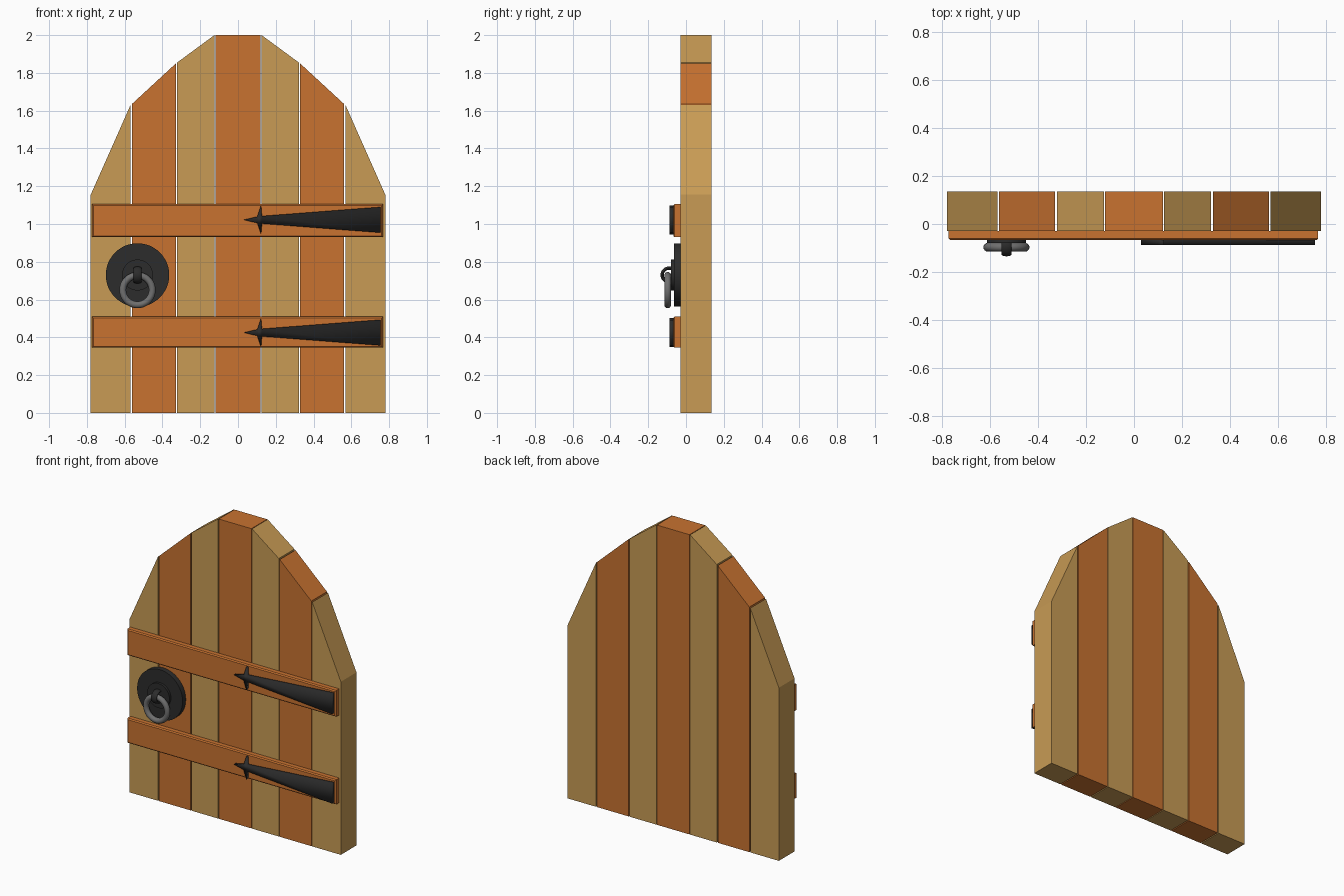
import bpy, bmesh, math

if "Cube" in bpy.data.objects:
    bpy.data.objects.remove(bpy.data.objects["Cube"])


def material(name, rgb):
    m = bpy.data.materials.new(name)
    m.diffuse_color = (*rgb, 1)
    m.use_nodes = True
    m.node_tree.nodes["Principled BSDF"].inputs["Base Color"].default_value = m.diffuse_color
    return m


TAN = material("light_wood", (0.58, 0.33, 0.09))
ORANGE = material("red_wood", (0.58, 0.17, 0.03))
IRON = material("dark_iron", (0.025, 0.025, 0.025))
STEEL = material("ring_steel", (0.16, 0.16, 0.16))


def prism(name, outline, y_front, y_back, mat, bevel=0.0):
    """Extrude an x-z outline along y, optionally chamfering the front rim."""
    bm = bmesh.new()
    face = bm.faces.new([bm.verts.new((x, y_front, z)) for x, z in outline])
    ext = bmesh.ops.extrude_face_region(bm, geom=[face], use_keep_orig=True)
    for v in ext["geom"]:
        if isinstance(v, bmesh.types.BMVert):
            v.co.y = y_back
    bmesh.ops.recalc_face_normals(bm, faces=bm.faces[:])
    if bevel:
        rim = [e for e in bm.edges if all(abs(v.co.y - y_front) < 1e-6 for v in e.verts)]
        bmesh.ops.bevel(bm, geom=rim, offset=bevel, segments=1, affect='EDGES')
    mesh = bpy.data.meshes.new(name)
    bm.to_mesh(mesh)
    bm.free()
    ob = bpy.data.objects.new(name, mesh)
    bpy.context.collection.objects.link(ob)
    mesh.materials.append(mat)
    return ob


def finish(name, mat, angle=40):
    ob = bpy.context.object
    ob.name = name
    ob.data.materials.append(mat)
    bpy.ops.object.shade_smooth_by_angle(angle=math.radians(angle))
    return ob


# Upright planks: x range and top height at each side, mirrored about the centre
half = [(0.125, 0.322, 2.0, 1.855, TAN),
        (0.329, 0.562, 1.85, 1.635, ORANGE),
        (0.569, 0.78, 1.63, 1.155, TAN)]
prism("plank_centre", [(-0.12, 0), (0.12, 0), (0.12, 2), (-0.12, 2)], -0.03, 0.135, ORANGE)
for i, (a, b, za, zb, mat) in enumerate(half):
    for side, s in (("left", -1), ("right", 1)):
        prism(f"plank_{side}_{i + 1}",
              [(s * a, 0), (s * b, 0), (s * b, zb), (s * a, za)], -0.03, 0.135, mat)

# Cross bars with iron spearhead hinge straps
strap_half = [(0.755, 0.068), (0.127, 0.020), (0.122, 0.077), (0.102, 0.017)]
for level, zlo, zhi, zc in (("lower", 0.345, 0.51, 0.425), ("upper", 0.93, 1.105, 1.022)):
    prism(f"cross_bar_{level}", [(-0.773, zlo), (0.768, zlo), (0.768, zhi), (-0.773, zhi)],
          -0.067, -0.03, ORANGE, 0.007)
    outline = ([(x, zc + z) for x, z in strap_half] + [(0.03, zc)]
               + [(x, zc - z) for x, z in reversed(strap_half)])
    strap = prism(f"hinge_strap_{level}", outline, -0.087, -0.064, IRON)
    strap.data.shade_smooth()

# Knocker back plate and boss
KX, KZ = -0.532, 0.73
for name, r, y0, y1 in (("knocker_plate", 0.168, -0.064, -0.03),
                        ("knocker_boss", 0.082, -0.08, -0.06)):
    bpy.ops.mesh.primitive_cylinder_add(vertices=48, radius=r, depth=y1 - y0,
                                        location=(KX, (y0 + y1) / 2, KZ),
                                        rotation=(math.pi / 2, 0, 0))
    finish(name, IRON)

# Flat staple loop that holds the ring
bpy.ops.mesh.primitive_torus_add(major_radius=0.036, minor_radius=0.009,
                                 major_segments=32, minor_segments=12,
                                 location=(KX, -0.09, KZ), rotation=(0, math.pi / 2, 0))
bpy.context.object.scale = (1, 1, 2.4)
finish("knocker_staple", IRON, 60)

# Hanging ring
bpy.ops.mesh.primitive_torus_add(major_radius=0.078, minor_radius=0.018,
                                 major_segments=48, minor_segments=16,
                                 location=(KX, -0.097, 0.65), rotation=(math.pi / 2, 0, 0))
finish("knocker_ring", STEEL, 60)
